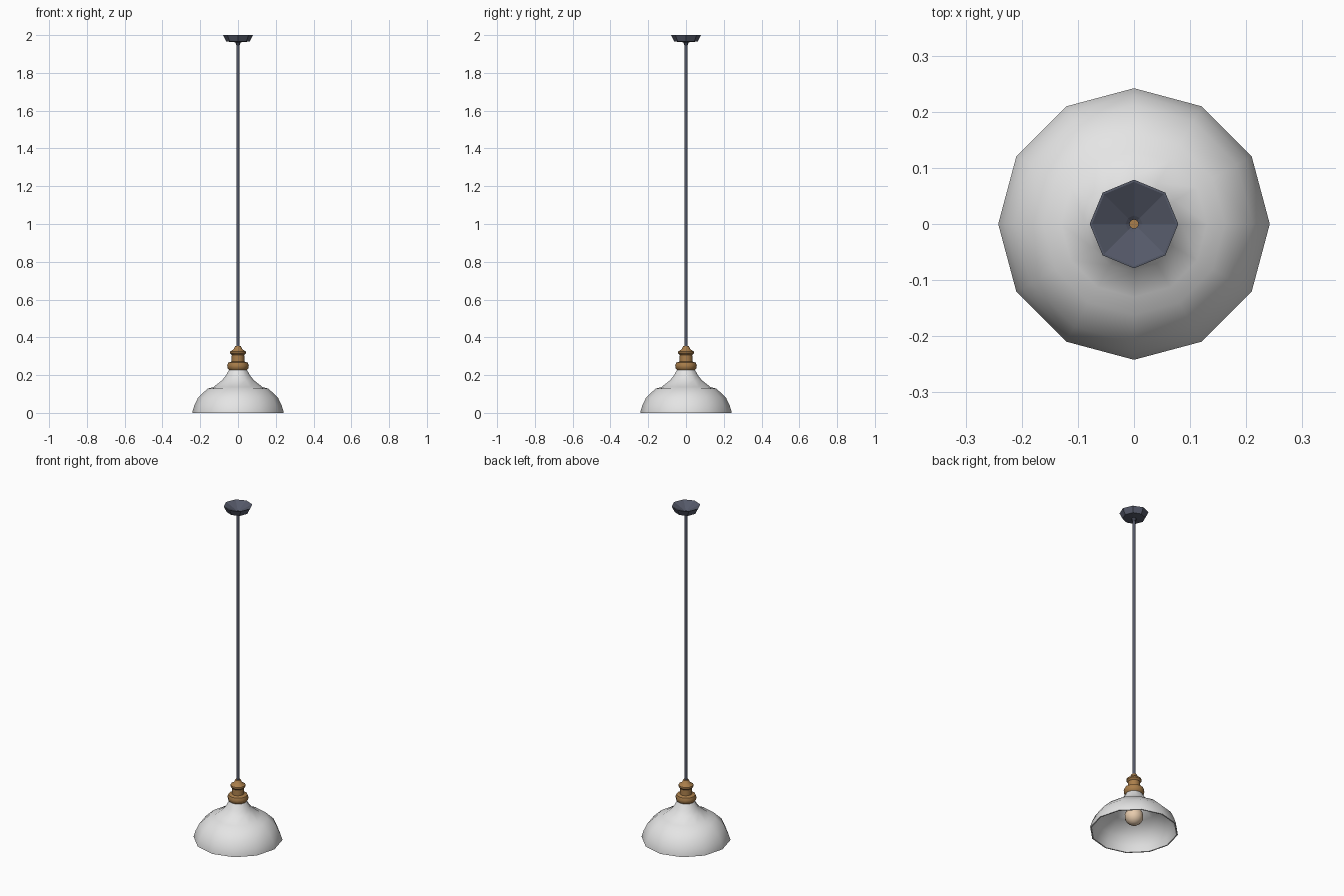
import bpy, bmesh, math

if "Cube" in bpy.data.objects:
    bpy.data.objects.remove(bpy.data.objects["Cube"])


def material(name, rgb):
    m = bpy.data.materials.new(name)
    m.diffuse_color = (*rgb, 1)
    m.use_nodes = True
    m.node_tree.nodes["Principled BSDF"].inputs["Base Color"].default_value = m.diffuse_color
    return m


WHITE = material("white_enamel", (0.78, 0.78, 0.78))
BRASS = material("brass", (0.40, 0.21, 0.07))
DARK = material("dark_slate", (0.09, 0.10, 0.14))
GLASS = material("warm_glass", (0.80, 0.60, 0.42))


def lathe(name, profile, sides, mat, smooth=None, closed=False):
    """Revolve (radius, z) points, listed from bottom to top on the outside."""
    bm = bmesh.new()
    rings = []
    for r, z in profile:
        if r == 0:
            rings.append([bm.verts.new((0, 0, z))] * sides)
        else:
            rings.append([bm.verts.new((r * math.cos(2 * math.pi * i / sides),
                                        r * math.sin(2 * math.pi * i / sides), z))
                          for i in range(sides)])
    pairs = list(zip(rings, rings[1:]))
    if closed:
        pairs.append((rings[-1], rings[0]))
    for a, b in pairs:
        for i in range(sides):
            j = (i + 1) % sides
            quad = list(dict.fromkeys((a[i], a[j], b[j], b[i])))
            bm.faces.new(quad)
    me = bpy.data.meshes.new(name)
    bm.to_mesh(me)
    bm.free()
    me.materials.append(mat)
    ob = bpy.data.objects.new(name, me)
    bpy.context.collection.objects.link(ob)
    if smooth:
        bpy.ops.object.select_all(action='DESELECT')
        ob.select_set(True)
        bpy.context.view_layer.objects.active = ob
        bpy.ops.object.shade_smooth_by_angle(angle=math.radians(smooth))
    return ob


# Shade: outer bell, then back down the inside to make a thin hollow shell
outer = [(0.242, 0.005), (0.231, 0.04), (0.212, 0.08), (0.162, 0.128),
         (0.13, 0.137), (0.085, 0.172), (0.066, 0.195), (0.045, 0.232)]
inner = [(r - 0.006, z - 0.004) for r, z in reversed(outer[1:])]
lathe("lamp_shade", outer + inner + [(0.235, 0.0), (0.242, 0.0)], 12, WHITE, 40, closed=True)

# Turned brass socket
lathe("socket", [(0, 0.225), (0.044, 0.225), (0.055, 0.236), (0.057, 0.252),
                 (0.052, 0.266), (0.034, 0.272), (0.033, 0.306), (0.042, 0.316),
                 (0.041, 0.325), (0.024, 0.336), (0.015, 0.354), (0, 0.355)],
      12, BRASS, 40)

# Bulb with its neck inside the shade
bulb = [(0, 0.04)] + [(0.052 * math.sin(a), 0.092 - 0.052 * math.cos(a))
                      for a in [math.radians(d) for d in (25, 50, 75, 100, 125, 145)]]
lathe("bulb", bulb + [(0.024, 0.16), (0.024, 0.226)], 12, GLASS, 60)

# Hanging cord, an open tube
lathe("cord", [(0.008, 0.35), (0.008, 1.965)], 8, DARK, 60)

# Ceiling canopy, an open octagonal cup
lathe("ceiling_canopy", [(0.008, 1.945), (0.015, 1.962), (0.062, 1.966), (0.079, 2.0),
                         (0.075, 2.0), (0.015, 1.970), (0.008, 1.965)], 8, DARK)
